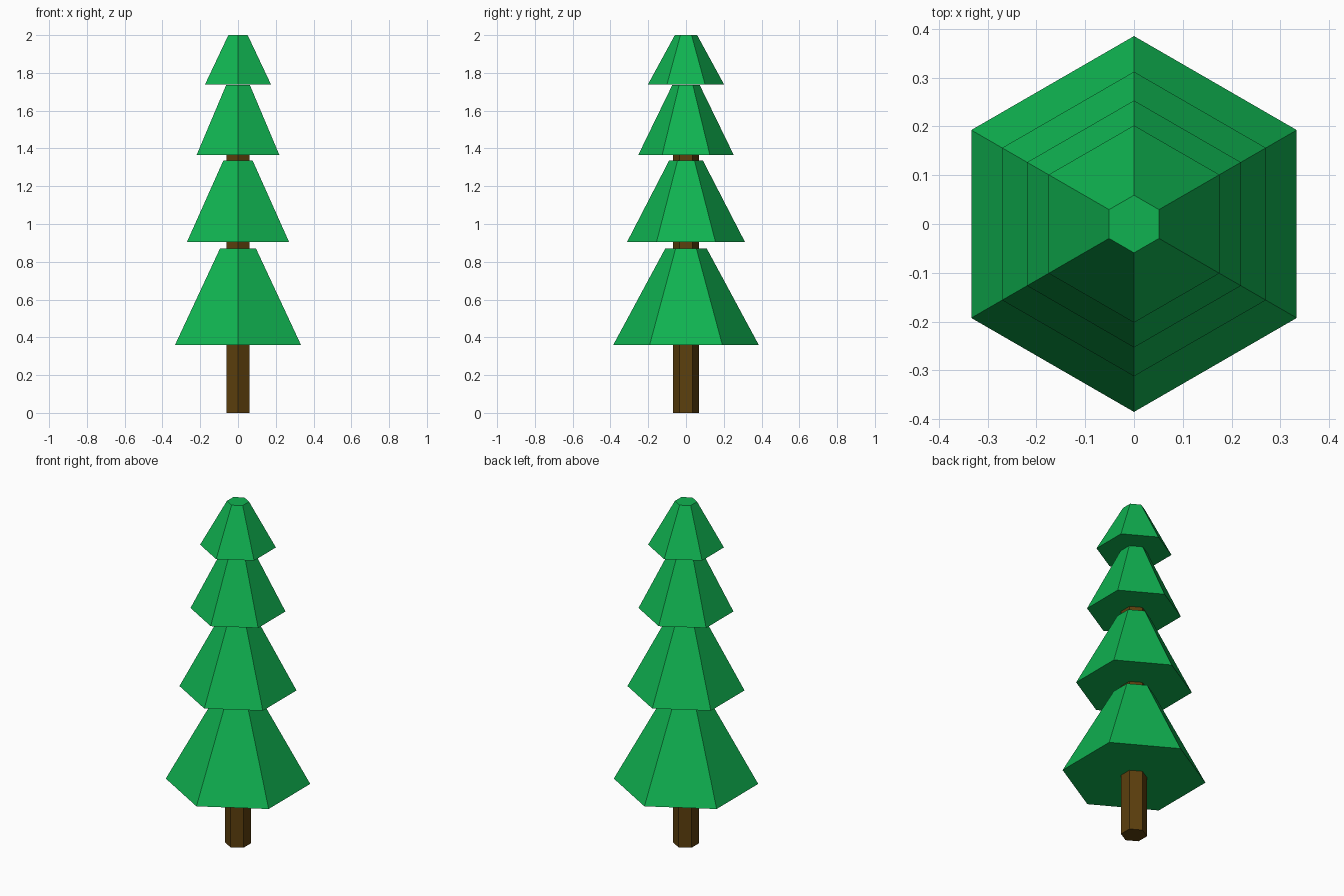
import bpy

cube = bpy.data.objects.get("Cube")
if cube:
    bpy.data.objects.remove(cube, do_unlink=True)


def make_material(name, rgb):
    mat = bpy.data.materials.new(name)
    mat.use_nodes = True
    color = (*rgb, 1.0)
    mat.diffuse_color = color
    bsdf = next(n for n in mat.node_tree.nodes if n.type == "BSDF_PRINCIPLED")
    bsdf.inputs["Base Color"].default_value = color
    bsdf.inputs["Roughness"].default_value = 0.9
    return mat


def hex_frustum(name, z_low, z_high, r_low, r_high, mat):
    """Six-sided, flat-shaded frustum with corners on the y axis."""
    bpy.ops.mesh.primitive_cone_add(
        vertices=6, radius1=r_low, radius2=r_high, depth=z_high - z_low,
        location=(0, 0, (z_low + z_high) / 2))
    obj = bpy.context.object
    obj.name = obj.data.name = name
    obj.data.materials.append(mat)
    return obj


leaf_green = make_material("leaf green", (0.005, 0.45, 0.082))
bark_brown = make_material("bark brown", (0.107, 0.05, 0.004))

# Trunk runs up inside the foliage
hex_frustum("trunk", 0, 1.7, 0.07, 0.07, bark_brown)

# Foliage tiers, from the ground up: z low, z high, low radius, high radius
tiers = {
    "foliage_bottom": (0.36, 0.87, 0.385, 0.11),
    "foliage_lower_middle": (0.905, 1.335, 0.312, 0.09),
    "foliage_upper_middle": (1.365, 1.735, 0.253, 0.073),
    "foliage_top": (1.738, 2.0, 0.202, 0.059),
}
for name, dims in tiers.items():
    hex_frustum(name, *dims, leaf_green)
